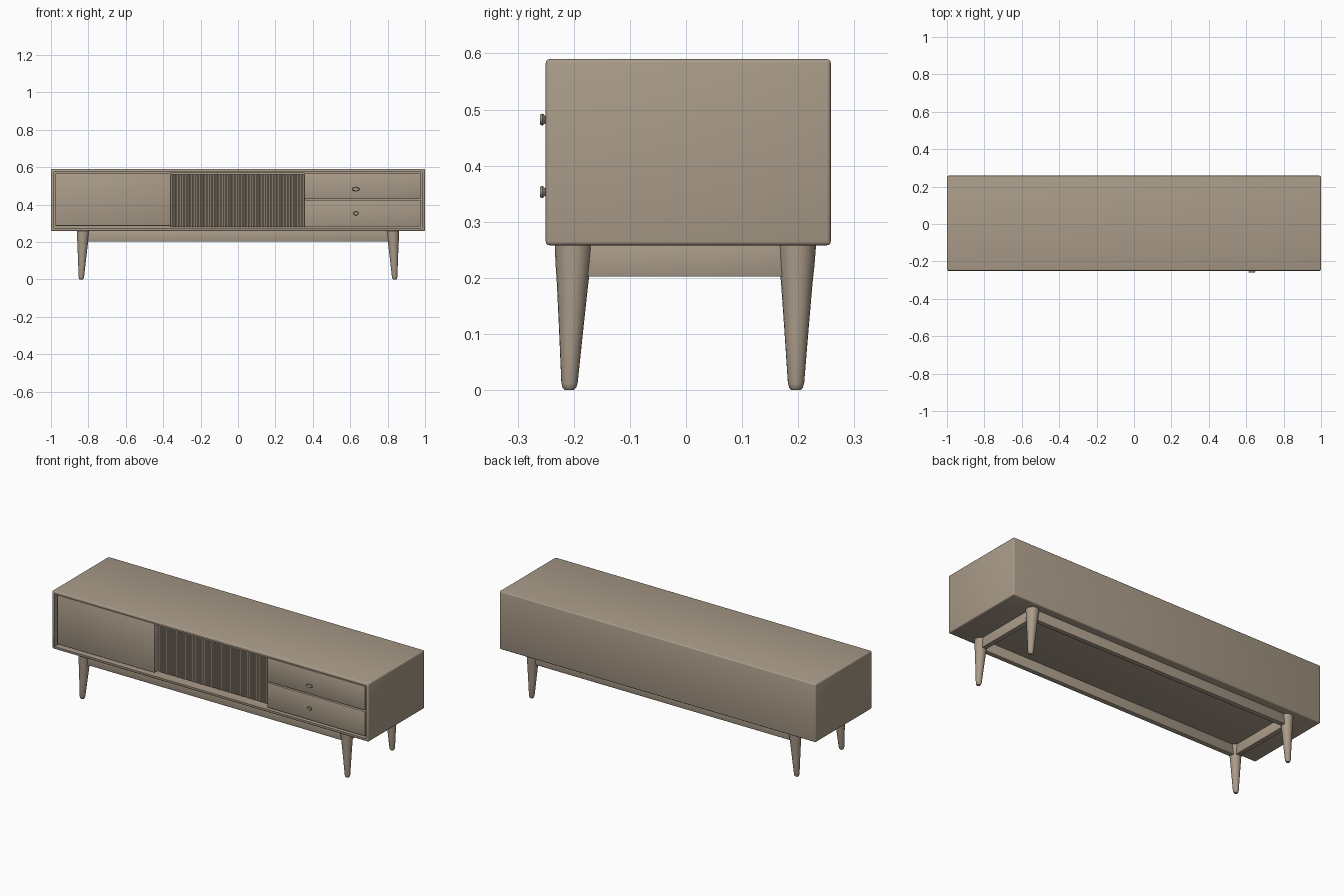
import bpy, bmesh, math
from mathutils import Vector, Matrix

if "Cube" in bpy.data.objects:
    bpy.data.objects.remove(bpy.data.objects["Cube"])

wood = bpy.data.materials.new("warm_wood")
wood.diffuse_color = (0.40, 0.33, 0.25, 1)
wood.use_nodes = True
wood.node_tree.nodes["Principled BSDF"].inputs["Base Color"].default_value = wood.diffuse_color


def finish(name, bm, smooth=True):
    bmesh.ops.recalc_face_normals(bm, faces=bm.faces)
    me = bpy.data.meshes.new(name)
    bm.to_mesh(me)
    bm.free()
    me.materials.append(wood)
    ob = bpy.data.objects.new(name, me)
    bpy.context.collection.objects.link(ob)
    bpy.context.view_layer.objects.active = ob
    ob.select_set(True)
    if smooth:
        bpy.ops.object.shade_smooth_by_angle(angle=math.radians(35))
    ob.select_set(False)
    return ob


def cube(lo, hi):
    bm = bmesh.new()
    lo, hi = Vector(lo), Vector(hi)
    mat = Matrix.Translation((lo + hi) / 2) @ Matrix.Diagonal((*(hi - lo), 1))
    bmesh.ops.create_cube(bm, size=1, matrix=mat)
    return bm


def box(name, lo, hi, bevel=0.003):
    bm = cube(lo, hi)
    if bevel:
        bmesh.ops.bevel(bm, geom=bm.edges[:], offset=bevel, segments=2,
                        profile=0.5, affect='EDGES')
    return finish(name, bm)


# Cabinet shell: rounded box with the front face inset and pushed in
bm = cube((-1, -0.25, 0.258), (1, 0.258, 0.59))
outer = bm.edges[:]
front = min(bm.faces, key=lambda f: f.calc_center_median().y)
bmesh.ops.inset_region(bm, faces=[front], thickness=0.022)
res = bmesh.ops.extrude_discrete_faces(bm, faces=[front])
for v in res['faces'][0].verts:
    v.co.y += 0.07
bmesh.ops.bevel(bm, geom=[e for e in outer if e.is_valid], offset=0.007,
                segments=3, profile=0.5, affect='EDGES')
finish("cabinet_shell", bm)

# Left sliding door and right drawers sit near the front
box("left_door", (-0.976, -0.24, 0.286), (-0.36, -0.17, 0.567))
box("upper_drawer", (0.355, -0.245, 0.43), (0.976, -0.17, 0.567))
box("lower_drawer", (0.355, -0.245, 0.282), (0.976, -0.17, 0.424))
box("door_track", (-0.36, -0.238, 0.561), (0.355, -0.17, 0.572), 0)

# Recessed centre door with fine vertical slats
bm = bmesh.new()
x0, x1, n = -0.362, 0.357, 48
step = (x1 - x0) / n
pts = []
for i in range(n):
    a = x0 + i * step
    pts += [(a, -0.198), (a + 0.25 * step, -0.201), (a + 0.75 * step, -0.201)]
pts += [(x1, -0.198), (x1, -0.17), (x0, -0.17)]
face = bm.faces.new([bm.verts.new((x, y, 0.279)) for x, y in pts])
up = bmesh.ops.extrude_face_region(bm, geom=[face])
bmesh.ops.translate(bm, vec=(0, 0, 0.285),
                    verts=[g for g in up['geom'] if isinstance(g, bmesh.types.BMVert)])
finish("centre_slatted_door", bm, False)

# Drawer pulls: oval knobs flaring outwards, with a pointed lip
for name, z, w in (("upper_pull", 0.482, 0.02), ("lower_pull", 0.353, 0.014)):
    bm = bmesh.new()
    rings = []
    for y, r in ((-0.24, 0.5), (-0.25, 0.55), (-0.256, 1.0), (-0.26, 0.8)):
        rings.append([bm.verts.new((0.63 + w * r * math.cos(k * math.pi / 8), y,
                                    z + 0.011 * r * math.sin(k * math.pi / 8)))
                      for k in range(16)])
    for a, b in zip(rings, rings[1:]):
        for k in range(16):
            bm.faces.new((a[k], a[(k + 1) % 16], b[(k + 1) % 16], b[k]))
    bm.faces.new(rings[-1])
    finish(name, bm)


# Tapered round legs, leaning slightly, with rounded feet
def leg(name, sx, top_y, foot_y):
    bm = bmesh.new()
    rings = []
    for z, r in ((0, 0.008), (0.004, 0.012), (0.012, 0.0145), (0.10, 0.021),
                 (0.19, 0.028), (0.225, 0.0315), (0.262, 0.034)):
        t = z / 0.26
        cx = sx * (0.838 + (0.828 - 0.838) * t)
        cy = foot_y + (top_y - foot_y) * t
        rings.append([bm.verts.new((cx + r * math.cos(k * math.pi / 10),
                                    cy + r * math.sin(k * math.pi / 10), z))
                      for k in range(20)])
    for a, b in zip(rings, rings[1:]):
        for k in range(20):
            bm.faces.new((a[k], a[(k + 1) % 20], b[(k + 1) % 20], b[k]))
    bm.faces.new(rings[0])
    bm.faces.new(rings[-1])
    finish(name, bm)


for side, sx in (("left", -1), ("right", 1)):
    leg(f"front_{side}_leg", sx, -0.2, -0.208)
    leg(f"back_{side}_leg", sx, 0.198, 0.196)
    # Side rail between front and back legs
    box(f"{side}_rail", (sx * 0.828 - 0.014, -0.2, 0.202),
        (sx * 0.828 + 0.014, 0.2, 0.262))

# Long rails between left and right legs
for name, y in (("front_rail", -0.2), ("back_rail", 0.198)):
    box(name, (-0.828, y - 0.014, 0.202), (0.828, y + 0.014, 0.262))
